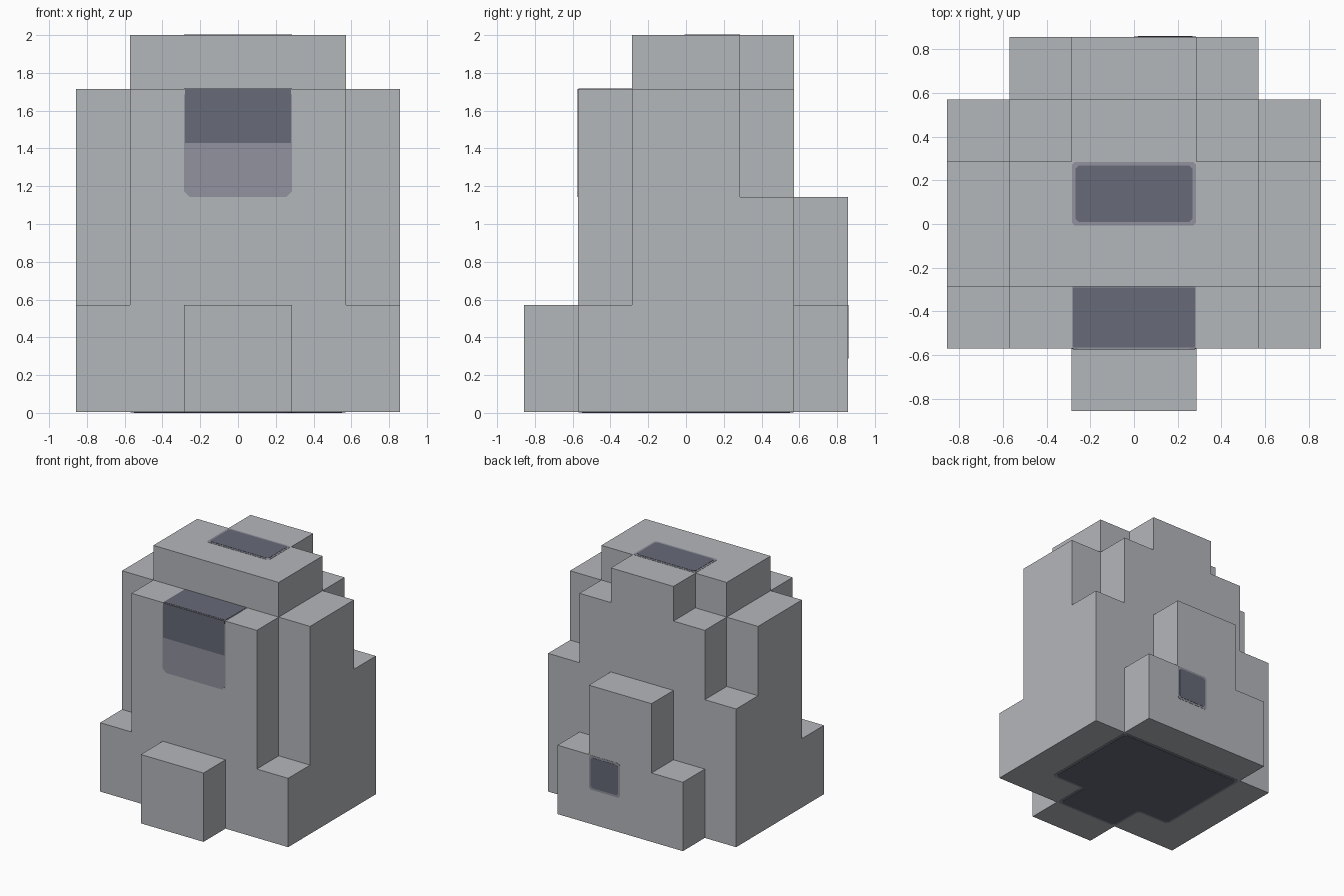
import bpy
import bmesh
from mathutils import Vector

if "Cube" in bpy.data.objects:
    bpy.data.objects.remove(bpy.data.objects["Cube"], do_unlink=True)

U = 2 / 7          # block size
T = 0.002          # plate layer thickness
FLOOR = 2 * T      # body sits on the underside plates


def make_material(name, rgb):
    linear = [((c / 255 + 0.055) / 1.055) ** 2.4 for c in rgb] + [1.0]
    mat = bpy.data.materials.new(name)
    mat.diffuse_color = linear
    mat.use_nodes = True
    mat.node_tree.nodes["Principled BSDF"].inputs["Base Color"].default_value = linear
    return mat


STONE = make_material("stone_grey", (180, 183, 187))
DARK = make_material("dark_slate", (103, 106, 119))
PALE = make_material("pale_slate", (145, 146, 158))


def prism(name, pts, axis, lo, hi, mat):
    """Extrude a flat outline along one axis."""
    def place(a, b, c):
        return {"x": (c, a, b), "y": (a, c, b), "z": (a, b, c)}[axis]
    bm = bmesh.new()
    face = bm.faces.new([bm.verts.new(place(a, b, lo)) for a, b in pts])
    grown = bmesh.ops.extrude_face_region(bm, geom=[face])["geom"]
    verts = [g for g in grown if isinstance(g, bmesh.types.BMVert)]
    bmesh.ops.translate(bm, verts=verts, vec=place(0, 0, hi - lo))
    bmesh.ops.recalc_face_normals(bm, faces=bm.faces)
    mesh = bpy.data.meshes.new(name)
    bm.to_mesh(mesh)
    bm.free()
    mesh.materials.append(mat)
    obj = bpy.data.objects.new(name, mesh)
    bpy.context.collection.objects.link(obj)
    return obj


def blocks(pts):
    """Block units to model units, with the lowest level on the floor plates."""
    return [(a * U, b * U) for a, b in pts]


def grounded(pts):
    return [(a, max(b, FLOOR)) for a, b in blocks(pts)]


def rect(a0, b0, a1, b1):
    return [(a0, b0), (a1, b0), (a1, b1), (a0, b1)]


def inset(pts, d, cut):
    """Shrink a counter-clockwise outline by d and cut its corners."""
    pts = [Vector(p) for p in pts]
    out = []
    for i, p in enumerate(pts):
        before = (p - pts[i - 1]).normalized()
        after = (pts[(i + 1) % len(pts)] - p).normalized()
        q = p + d * Vector((-before.y - after.y, before.x + after.x))
        out += [tuple(q - before * cut), tuple(q + after * cut)]
    return out


def patch(name, outline, axis, level, side, rim, cut=0.015):
    """Dark plate on a slightly larger pale plate."""
    for label, mat, d, t in (("rim", PALE, 0.001, T), ("panel", DARK, rim, 2 * T)):
        ends = sorted((level, level + side * t))
        prism(f"{name}_{label}", inset(blocks(outline), d, cut), axis, *ends, mat)


# Main body and front foot
prism("main_body", grounded(rect(-2, 0, 2, 6)), "y", -2 * U, 2 * U, STONE)
prism("front_foot", grounded(rect(-1, 0, 1, 2)), "y", -3 * U, -2 * U, STONE)

# Stepped side slabs
side = [(-2, 0), (2, 0), (2, 4), (1, 4), (1, 6), (-1, 6), (-1, 2), (-2, 2)]
for name, x in (("left_side", 2), ("right_side", -3)):
    prism(name, grounded(side), "x", x * U, (x + 1) * U, STONE)

# Stepped back block
back = [(-2, 0), (2, 0), (2, 2), (1, 2), (1, 4), (-1, 4), (-1, 2), (-2, 2)]
prism("back_block", grounded(back), "y", 2 * U, 3 * U, STONE)

# T-shaped top cap
cap = [(-2, -1), (2, -1), (2, 1), (1, 1), (1, 2), (-1, 2), (-1, 1), (-2, 1)]
prism("top_cap", blocks(cap), "z", 6 * U, 7 * U, STONE)

# Coloured plates on the front, ledge, top, back and underside
prism("front_pale_panel", inset(blocks(rect(-1, 4, 1, 6)), 0, 0.03), "y",
      -2 * U - T, -2 * U, PALE)
prism("front_dark_panel", blocks(rect(-0.98, 5, 0.98, 6)), "y",
      -2 * U - 2 * T, -2 * U, DARK)
patch("ledge", rect(-1, -2, 1, -1), "z", 6 * U, 1, 0.006, 0.004)
patch("top", rect(-1, -0.03, 1, 1), "z", 7 * U, 1, 0.018)
patch("back", rect(0, 1, 1, 2), "y", 3 * U, 1, 0.018)
under = [(-1, -2), (1, -2), (1, -1), (2, -1), (2, 2), (-2, 2), (-2, -1), (-1, -1)]
patch("underside", under, "z", FLOOR, -1, 0.02, 0.02)
